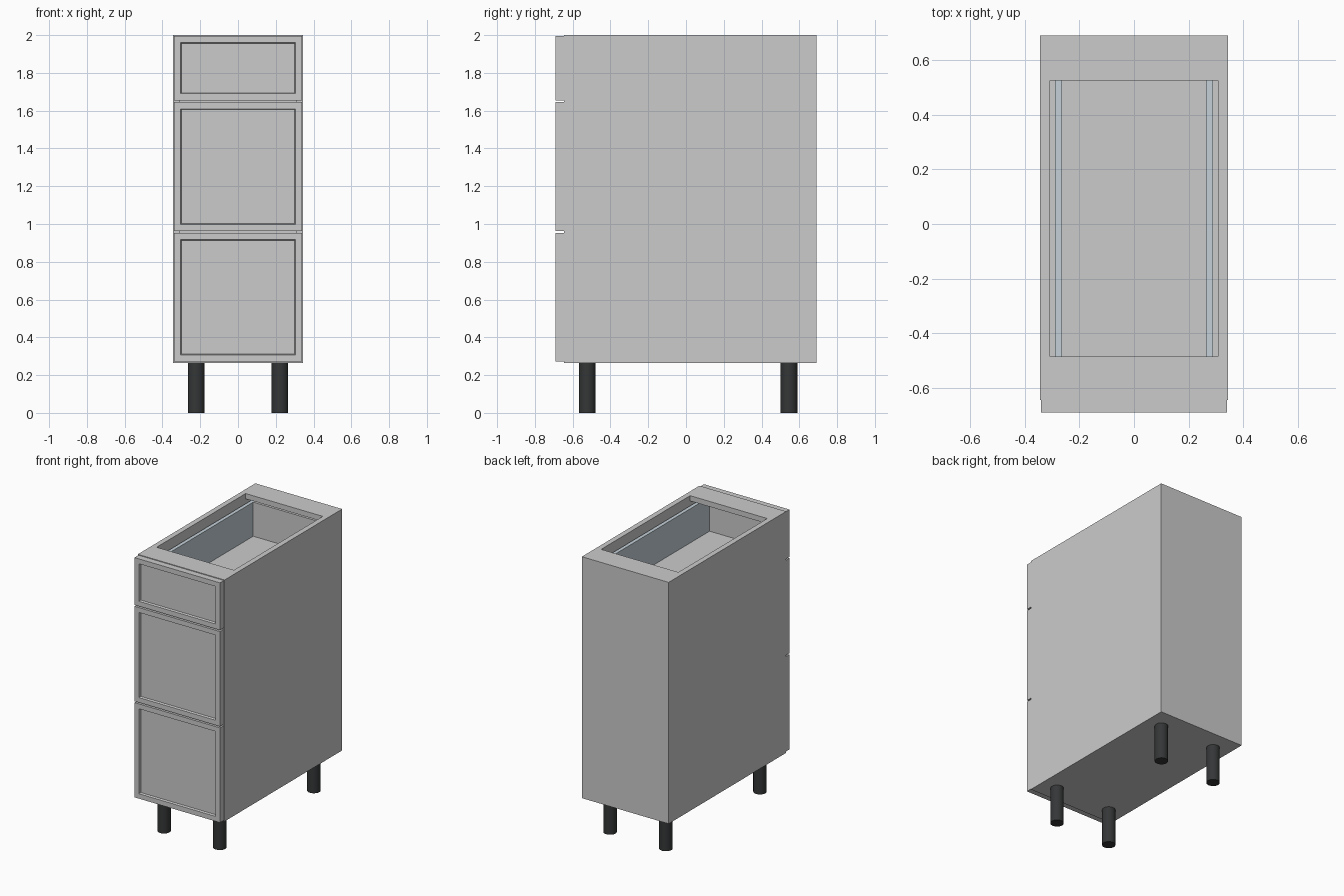
import bpy, bmesh

if "Cube" in bpy.data.objects:
    bpy.data.objects.remove(bpy.data.objects["Cube"])

def material(name, rgb):
    m = bpy.data.materials.new(name)
    m.diffuse_color = (*rgb, 1)
    m.use_nodes = True
    m.node_tree.nodes["Principled BSDF"].inputs["Base Color"].default_value = m.diffuse_color
    return m

METAL = material("blue_grey_metal", (0.55, 0.63, 0.68))
BLACK = material("black_plastic", (0.035, 0.037, 0.038))

def finish(name, bm, mat=None):
    mesh = bpy.data.meshes.new(name)
    bm.to_mesh(mesh)
    bm.free()
    ob = bpy.data.objects.new(name, mesh)
    bpy.context.collection.objects.link(ob)
    if mat:
        mesh.materials.append(mat)
    return ob

def box_mesh(x, y, z):
    bm = bmesh.new()
    bmesh.ops.create_cube(bm, size=1)
    for v in bm.verts:
        for i, (lo, hi) in enumerate((x, y, z)):
            v.co[i] = hi if v.co[i] > 0 else lo
    return bm

def box(name, x, y, z, mat=None):
    return finish(name, box_mesh(x, y, z), mat)

def side_pair(name, x0, x1, y, z, mat=None):
    box(name + "_right", (x0, x1), y, z, mat)
    box(name + "_left", (-x1, -x0), y, z, mat)

W, T = 0.345, 0.038              # half width, board thickness
IN = W - T
FRONT, BACK, LOW, TOP = -0.645, 0.69, 0.265, 2.0

# Carcass
side_pair("side_panel", IN, W, (FRONT, BACK), (LOW, TOP))
box("bottom_panel", (-IN, IN), (FRONT, BACK), (LOW, LOW + T))
box("back_panel", (-IN, IN), (BACK - T, BACK), (LOW + T, TOP - T))
box("front_top_rail", (-IN, IN), (FRONT, -0.485), (TOP - T, TOP))
box("back_top_rail", (-IN, IN), (0.525, BACK), (TOP - T, TOP))

def drawer_front(name, z0, z1):
    # Framed front with a sunken centre panel
    bm = box_mesh((-0.34, 0.34), (-0.69, FRONT), (z0, z1))
    bm.normal_update()
    face = min(bm.faces, key=lambda f: f.calc_center_median().y)
    bmesh.ops.inset_region(bm, faces=[face], thickness=0.05)
    bmesh.ops.inset_region(bm, faces=[face], thickness=0.006, depth=-0.015)
    finish(name, bm)

# Drawers: framed front, metal sides, back and floor
for label, z0, z1, height in (("lower", 0.272, 0.953, 0.40),
                              ("middle", 0.963, 1.645, 0.40),
                              ("upper", 1.655, 1.995, 0.265)):
    drawer_front(label + "_drawer_front", z0, z1)
    b = max(z0 + 0.02, LOW + T + 0.005)
    side_pair(label + "_drawer_side", 0.264, 0.29, (FRONT, 0.575), (b, b + height), METAL)
    box(label + "_drawer_floor", (-0.264, 0.264), (FRONT, 0.575), (b, b + 0.02))
    box(label + "_drawer_back", (-0.264, 0.264), (0.55, 0.575), (b + 0.02, b + height))

# Legs
for ylabel, y in (("front", -0.523), ("back", 0.545)):
    for xlabel, x in (("left", -0.222), ("right", 0.222)):
        bpy.ops.mesh.primitive_cylinder_add(vertices=32, radius=0.044, depth=LOW,
                                            location=(x, y, LOW / 2))
        leg = bpy.context.object
        leg.name = f"{ylabel}_{xlabel}_leg"
        leg.data.materials.append(BLACK)
        bpy.ops.object.shade_smooth_by_angle()
